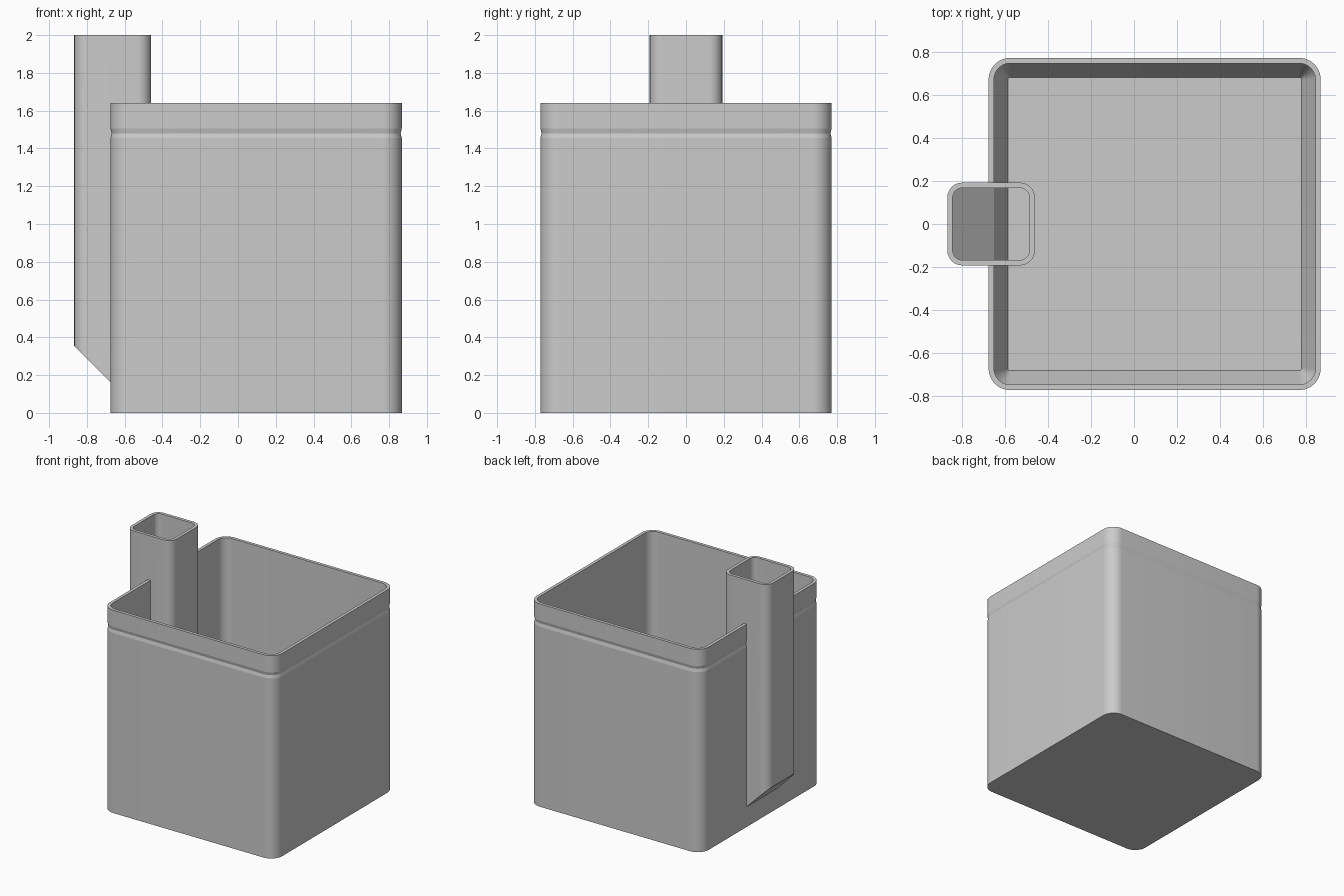
import bpy
import bmesh
from math import sin, cos, pi, radians

cube = bpy.data.objects.get("Cube")
if cube:
    bpy.data.objects.remove(cube, do_unlink=True)

WALL = 0.025
FLOOR = 0.03
POT = (-0.675, 0.867, -0.771, 0.771)      # x0, x1, y0, y1
TUBE = (-0.867, -0.46, -0.192, 0.192)

# One flat grey
grey = bpy.data.materials.new("plain grey")
grey.use_nodes = True
grey.diffuse_color = (0.6, 0.6, 0.6, 1)
grey.node_tree.nodes["Principled BSDF"].inputs["Base Color"].default_value = (0.6, 0.6, 0.6, 1)


def make_object(name, bm):
    bmesh.ops.recalc_face_normals(bm, faces=bm.faces)
    mesh = bpy.data.meshes.new(name)
    bm.to_mesh(mesh)
    bm.free()
    mesh.materials.append(grey)
    obj = bpy.data.objects.new(name, mesh)
    bpy.context.collection.objects.link(obj)
    return obj


def rounded_ring(bm, box, radius, inset, z, steps=12):
    x0, x1, y0, y1 = box
    r = radius - inset
    corners = [(x1, y1, -1, -1), (x0, y1, 1, -1), (x0, y0, 1, 1), (x1, y0, -1, 1)]
    ring = []
    for i, (cx, cy, sx, sy) in enumerate(corners):
        for k in range(steps + 1):
            a = (i + k / steps) * pi / 2
            ring.append(bm.verts.new((cx + sx * radius + r * cos(a),
                                      cy + sy * radius + r * sin(a), z)))
    return ring


def rounded_loft(name, box, radius, levels):
    """Solid rounded box through (height, inset) levels."""
    bm = bmesh.new()
    rings = [rounded_ring(bm, box, radius, inset, z) for z, inset in levels]
    for low, high in zip(rings, rings[1:]):
        for i in range(len(low)):
            j = (i + 1) % len(low)
            bm.faces.new((low[i], low[j], high[j], high[i]))
    bm.faces.new(rings[0][::-1])
    bm.faces.new(rings[-1])
    return make_object(name, bm)


def side_profile(name, points, half=0.5):
    """Solid made by sweeping an x-z outline along y."""
    bm = bmesh.new()
    face = bm.faces.new([bm.verts.new((x, -half, z)) for x, z in points])
    new = bmesh.ops.extrude_face_region(bm, geom=[face])["geom"]
    bmesh.ops.translate(bm, vec=(0, 2 * half, 0),
                        verts=[v for v in new if isinstance(v, bmesh.types.BMVert)])
    return make_object(name, bm)


def combine(obj, other, operation):
    """Apply a boolean and discard the helper."""
    mod = obj.modifiers.new(operation.lower(), "BOOLEAN")
    mod.operation = operation
    mod.solver = "EXACT"
    mod.object = other
    bpy.context.view_layer.update()
    graph = bpy.context.evaluated_depsgraph_get()
    mesh = bpy.data.meshes.new_from_object(obj.evaluated_get(graph))
    obj.modifiers.clear()
    obj.data = mesh
    bpy.data.objects.remove(other, do_unlink=True)


# Pot with a fine groove below the rim
pot = rounded_loft("watering_planter", POT, 0.1,
                   [(0, 0), (1.455, 0), (1.48, 0.006), (1.505, 0), (1.64, 0)])

# Hollow with a bevelled foot around the floor
ramp_end = 0.17
cavity = rounded_loft("cavity", POT, 0.1,
                      [(FLOOR, 0.09), (ramp_end, WALL), (1.8, WALL)])
combine(pot, cavity, "DIFFERENCE")

# Filling tube with a sloping foot that runs into the pot wall
tube = rounded_loft("filling_tube", TUBE, 0.07, [(-0.5, 0), (2, 0)])
outer_x = TUBE[0]
tube_side = side_profile("tube_side", [
    (outer_x - 0.1, 0.455), (-0.57, 0.058), (-0.57, 0.01),
    (-0.3, 0.01), (-0.3, 2.2), (outer_x - 0.1, 2.2)])
combine(tube, tube_side, "INTERSECT")
combine(pot, tube, "UNION")

# Bore of the tube, sloping down through the wall to the floor
bore = rounded_loft("tube_bore", TUBE, 0.07, [(-0.5, WALL), (2.1, WALL)])
inner_x = POT[0] + WALL
bore_side = side_profile("bore_side", [
    (inner_x - 0.3, ramp_end + 0.3), (inner_x, ramp_end), (POT[0] + 0.09, FLOOR),
    (-0.3, FLOOR), (-0.3, 2.3), (inner_x - 0.3, 2.3)])
combine(bore, bore_side, "INTERSECT")
combine(pot, bore, "DIFFERENCE")

# Smooth corners, crisp edges
bpy.ops.object.select_all(action="DESELECT")
pot.select_set(True)
bpy.context.view_layer.objects.active = pot
bpy.ops.object.shade_smooth_by_angle(angle=radians(10))
